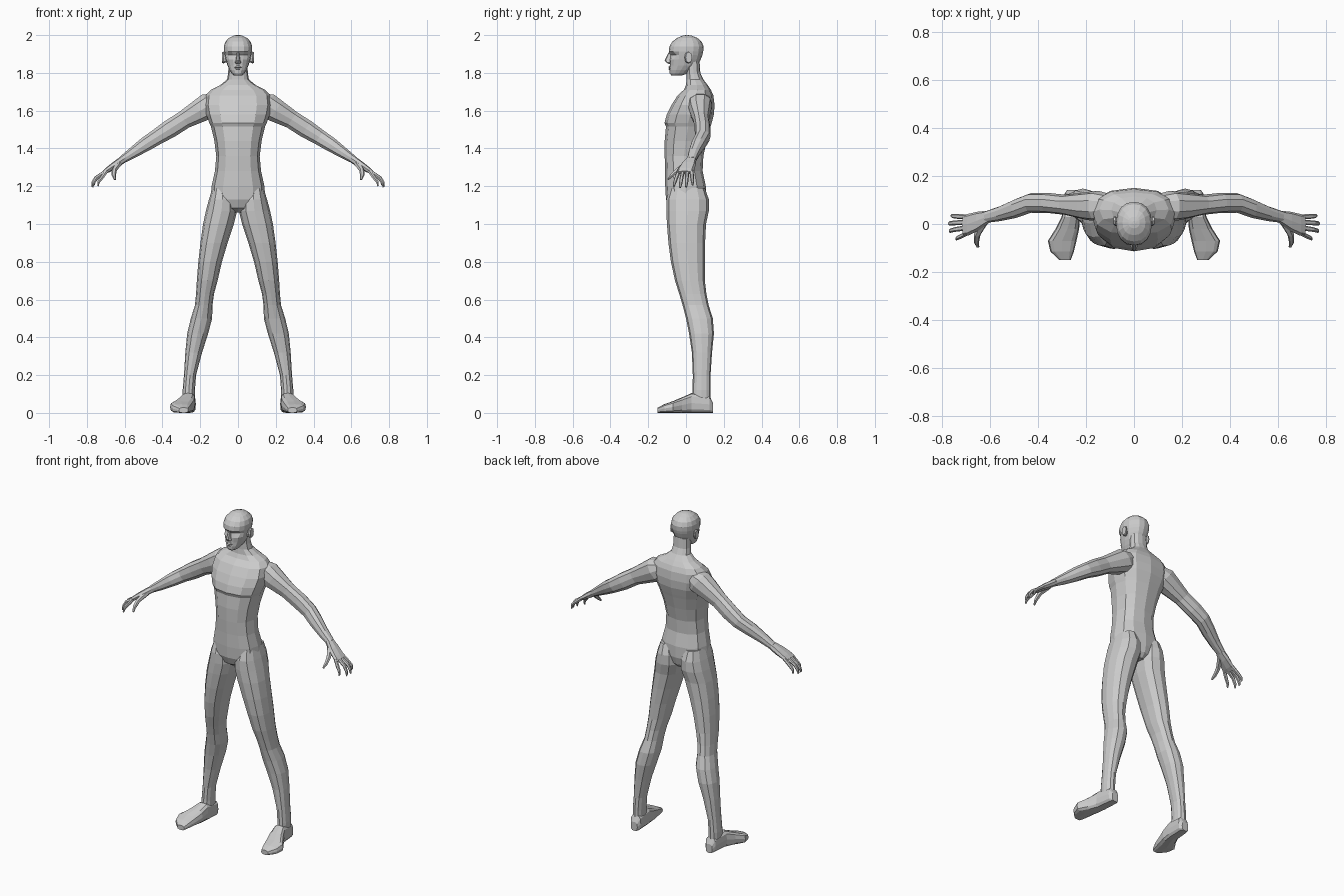
import bpy, bmesh
from math import sin, cos, pi
from mathutils import Vector

X, Y, Z = Vector((1, 0, 0)), Vector((0, 1, 0)), Vector((0, 0, 1))


def loft(name, rings, u=X, v=Y, sides=12, power=2.3, mirror=False):
    """Skin rings of (centre, radius along u, radius along v); cap both ends."""
    bm = bmesh.new()
    loops = []
    for c, ru, rv in rings:
        loop = []
        for i in range(sides):
            a = 2 * pi * i / sides
            ca, sa = round(cos(a), 6), round(sin(a), 6)
            pu = (1 if ca >= 0 else -1) * abs(ca) ** (2 / power)
            pv = (1 if sa >= 0 else -1) * abs(sa) ** (2 / power)
            loop.append(bm.verts.new(Vector(c) + u * ru * pu + v * rv * pv))
        loops.append(loop)
    for a, b in zip(loops, loops[1:]):
        for i in range(sides):
            j = (i + 1) % sides
            bm.faces.new((a[i], a[j], b[j], b[i]))
    bm.faces.new(loops[0])
    bm.faces.new(loops[-1])
    bmesh.ops.recalc_face_normals(bm, faces=bm.faces)
    mesh = bpy.data.meshes.new(name)
    bm.to_mesh(mesh)
    bm.free()
    ob = bpy.data.objects.new(name, mesh)
    bpy.context.collection.objects.link(ob)
    if mirror:
        ob.modifiers.new("mirror", "MIRROR").use_mirror_merge = False
    return ob


def stack(rows):
    """Rows of (z, x min, x max, y front, y back) to horizontal rings."""
    return [(((a + b) / 2, (f + k) / 2, z), (b - a) / 2, (k - f) / 2)
            for z, a, b, f, k in rows]


def centred(rows):
    """Rows of (z, half width, y front, y back), symmetric about x = 0."""
    return stack([(z, -w, w, f, k) for z, w, f, k in rows])


# Torso with neck
loft("torso", centred([
    (1.06, .03, -.05, .07), (1.085, .07, -.09, .095), (1.13, .145, -.106, .105),
    (1.20, .140, -.110, .105), (1.28, .122, -.110, .088), (1.36, .115, -.113, .092),
    (1.44, .125, -.113, .110), (1.515, .143, -.106, .130), (1.535, .152, -.114, .136),
    (1.58, .168, -.102, .148), (1.63, .178, -.077, .151), (1.68, .172, -.045, .145),
    (1.71, .145, -.012, .132), (1.735, .095, .000, .115), (1.765, .058, .003, .092),
    (1.80, .052, .003, .076), (1.86, .050, .000, .072)]), power=2.4)

# Head, with the eye sockets pushed in
head = loft("head", centred([
    (1.787, .022, -.078, -.02), (1.797, .034, -.086, .01), (1.815, .045, -.088, .035),
    (1.84, .056, -.085, .062), (1.87, .065, -.087, .078), (1.895, .071, -.086, .087),
    (1.912, .074, -.091, .091), (1.94, .075, -.088, .093), (1.965, .067, -.073, .083),
    (1.985, .048, -.047, .060), (1.997, .024, -.018, .030), (2.0, .008, .0, .012)]),
    sides=16, power=2.2)
for vert in head.data.vertices:
    if abs(vert.co.z - 1.895) < .004 and vert.co.y < -.04 and .015 < abs(vert.co.x) < .06:
        vert.co.y += .014

# Face details
loft("nose", centred([(1.908, .007, -.092, -.07), (1.866, .011, -.113, -.07),
                      (1.855, .017, -.104, -.07), (1.848, .010, -.092, -.07)]), sides=8)
loft("lips", centred([(1.838, .008, -.088, -.07), (1.831, .020, -.094, -.06),
                      (1.826, .022, -.089, -.06), (1.821, .016, -.094, -.06),
                      (1.814, .008, -.088, -.07)]), sides=8)
loft("ear", [((.062, .005, 1.878), .012, .022), ((.078, .012, 1.881), .020, .031),
             ((.086, .015, 1.882), .017, .028)], u=Y, v=Z, sides=8, mirror=True)

# Legs
loft("leg", stack([
    (1.19, .035, .135, -.085, .100), (1.13, .010, .154, -.104, .121),
    (1.07, .004, .170, -.104, .121), (1.00, .022, .185, -.101, .106),
    (.90, .055, .199, -.093, .101), (.80, .085, .210, -.080, .100),
    (.70, .108, .218, -.058, .100), (.63, .127, .222, -.036, .108),
    (.57, .135, .228, -.018, .120), (.50, .137, .250, .000, .142),
    (.42, .158, .269, .016, .148), (.32, .190, .279, .031, .138),
    (.20, .222, .286, .036, .130), (.12, .228, .293, .035, .130),
    (.05, .228, .292, .030, .130)]), mirror=True)

# Feet: y, centre x, half width, height
loft("foot", [((x, y, h / 2), w, h / 2) for y, x, w, h in [
    (.142, .257, .022, .055), (.125, .257, .034, .09), (.03, .264, .038, .105),
    (-.02, .278, .049, .083), (-.07, .300, .060, .062), (-.115, .300, .049, .046),
    (-.150, .288, .024, .028)]], u=X, v=Z, power=3.2, mirror=True)

# Arms, sections square to the arm's slope
across = Vector((.57, 0, .82))
loft("arm", [
    ((.10, .075, 1.655), .050, .045), ((.15, .075, 1.628), .064, .073),
    ((.20, .075, 1.600), .058, .065), ((.285, .080, 1.552), .042, .051),
    ((.36, .088, 1.504), .042, .051), ((.43, .088, 1.460), .041, .044),
    ((.49, .066, 1.422), .040, .040), ((.56, .043, 1.375), .031, .030),
    ((.615, .030, 1.339), .025, .021)], u=Y, v=across, sides=10, mirror=True)

# Hands
loft("palm", [
    ((.60, .032, 1.348), .024, .020), ((.65, .012, 1.313), .040, .019),
    ((.69, -.002, 1.286), .045, .015), ((.712, -.006, 1.272), .043, .010)],
    u=Y, v=across, sides=8, power=2.8, mirror=True)

# Fingers: base y, tip y, tip x, tip z
fingers = [(.029, .035, .762, 1.207), (.008, .001, .774, 1.197),
           (-.015, -.031, .770, 1.194), (-.037, -.064, .742, 1.200)]
for i, (by, ty, tx, tz) in enumerate(fingers):
    loft(f"finger_{i + 1}", [
        ((.695, by, 1.282), .011, .011),
        ((tx - .022, (by + ty) / 2, 1.246), .010, .010),
        ((tx - .004, by * .2 + ty * .8, tz + .022), .009, .008),
        ((tx, ty, tz), .005, .005)],
        u=Y, v=Vector((.76, 0, .65)), sides=6, mirror=True)
loft("thumb", [((.632, .000, 1.318), .020, .016), ((.655, -.045, 1.285), .014, .013),
               ((.658, -.075, 1.257), .011, .010), ((.652, -.096, 1.235), .006, .005)],
     u=X, v=Vector((0, -.65, .76)), sides=6, mirror=True)
